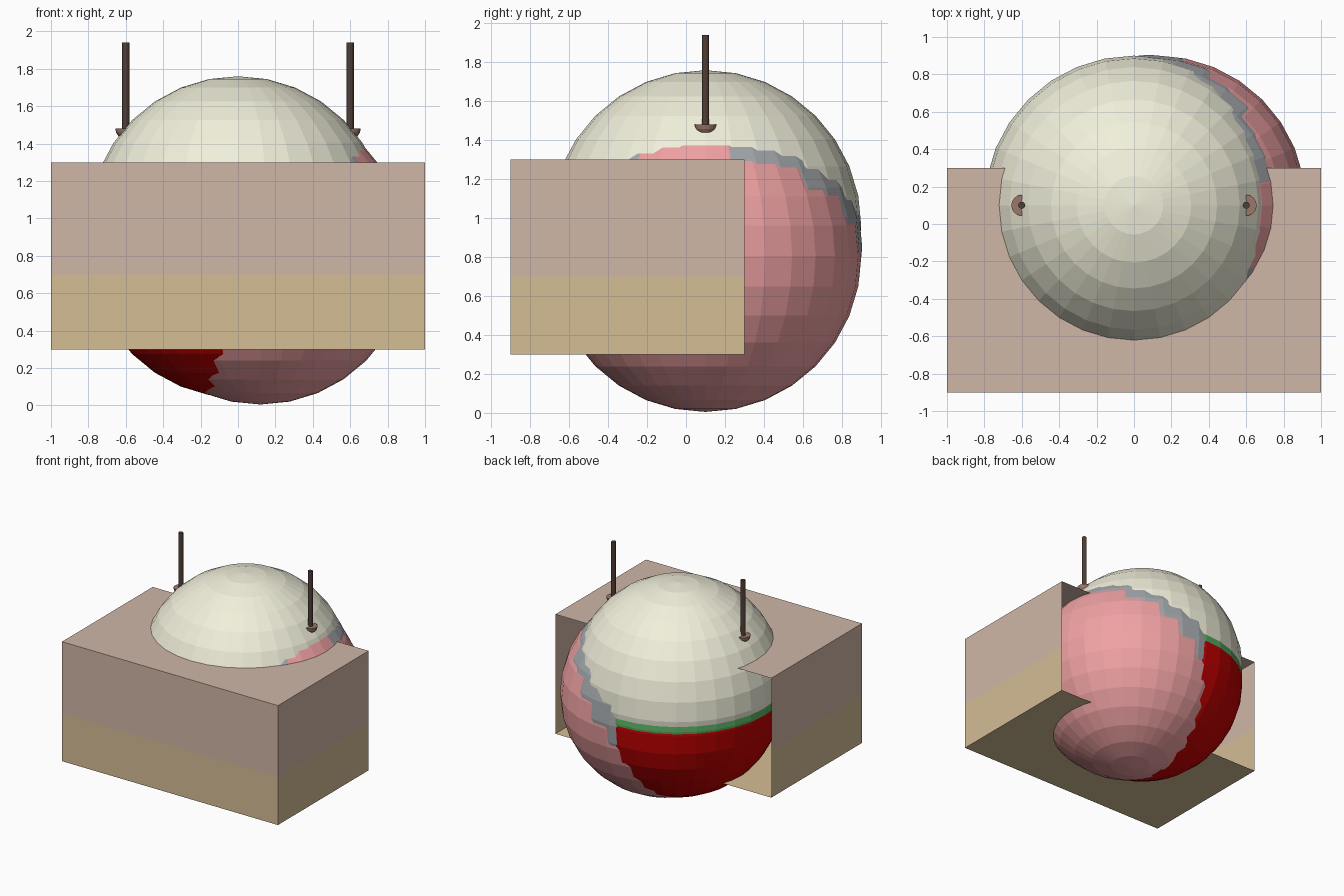
import bpy, bmesh, math
from mathutils import Vector

if "Cube" in bpy.data.objects:
    bpy.data.objects.remove(bpy.data.objects["Cube"])


def material(name, rgb):
    m = bpy.data.materials.new(name)
    m.diffuse_color = (*rgb, 1)
    m.use_nodes = True
    m.node_tree.nodes["Principled BSDF"].inputs["Base Color"].default_value = m.diffuse_color
    return m


CREAM = material("cream", (0.88, 0.87, 0.71))
PINK = material("pink", (0.87, 0.36, 0.37))
RED = material("red", (0.55, 0.0, 0.0))
GREEN = material("green", (0.10, 0.42, 0.12))
GREY = material("grey", (0.38, 0.40, 0.42))
SKIN = material("skin", (0.63, 0.47, 0.39))
TAN = material("tan", (0.66, 0.51, 0.30))
BULB = material("bulb_brown", (0.33, 0.19, 0.15))
HAIR = material("hair_brown", (0.08, 0.05, 0.035))


def finish(name, bm, mat, loc=(0, 0, 0)):
    me = bpy.data.meshes.new(name)
    bm.to_mesh(me)
    bm.free()
    ob = bpy.data.objects.new(name, me)
    ob.location = loc
    me.materials.append(mat)
    bpy.context.collection.objects.link(ob)
    return ob


def ball(name, mat, loc, r=0.8, seg=32, rings=16, half=False):
    bm = bmesh.new()
    bmesh.ops.create_uvsphere(bm, u_segments=seg, v_segments=rings, radius=r)
    if half:  # keep the lower half and close its flat top
        bmesh.ops.bisect_plane(bm, geom=bm.verts[:] + bm.edges[:] + bm.faces[:],
                               plane_co=(0, 0, 0), plane_no=(0, 0, 1), clear_outer=True)
        bmesh.ops.holes_fill(bm, edges=[e for e in bm.edges if e.is_boundary])
    return finish(name, bm, mat, loc)


def tray(name, mat, z0, z1, open_side):
    # wall layer: back is open, and so is the side joining the other layer
    bm = bmesh.new()
    bmesh.ops.create_cube(bm, size=1)
    for v in bm.verts:
        v.co = Vector((v.co.x * 2, v.co.y * 1.2 - 0.3, z0 + (v.co.z + 0.5) * (z1 - z0)))
    bm.normal_update()
    drop = [f for f in bm.faces if f.normal.y > 0.9 or f.normal.z * open_side > 0.9]
    bmesh.ops.delete(bm, geom=drop, context='FACES')
    return finish(name, bm, mat)


# Nested globes, slightly offset so each shows as a patch
ball("cream_globe", CREAM, (0, 0.1, 0.96))
ball("green_globe", GREEN, (0, 0.1, 0.875))
ball("red_globe", RED, (0, 0.1, 0.84))
ball("grey_globe", GREY, (0.08, 0.105, 0.851))
ball("pink_globe", PINK, (0.12, 0.1, 0.805))

# Two-layer block around the front of the globes, open at the back
tray("upper_block", SKIN, 0.7, 1.3, -1)
tray("lower_block", TAN, 0.3, 0.7, 1)

# Pair of upright stalks with half-round roots
for side, s in (("left", -1), ("right", 1)):
    ball(side + "_root", BULB, (0.6 * s, 0.1, 1.48), 0.056, 16, 8, half=True)
    bm = bmesh.new()
    bmesh.ops.create_cone(bm, cap_ends=True, segments=12, radius1=0.019,
                          radius2=0.019, depth=0.48)
    finish(side + "_stalk", bm, HAIR, (0.6 * s, 0.1, 1.70))
